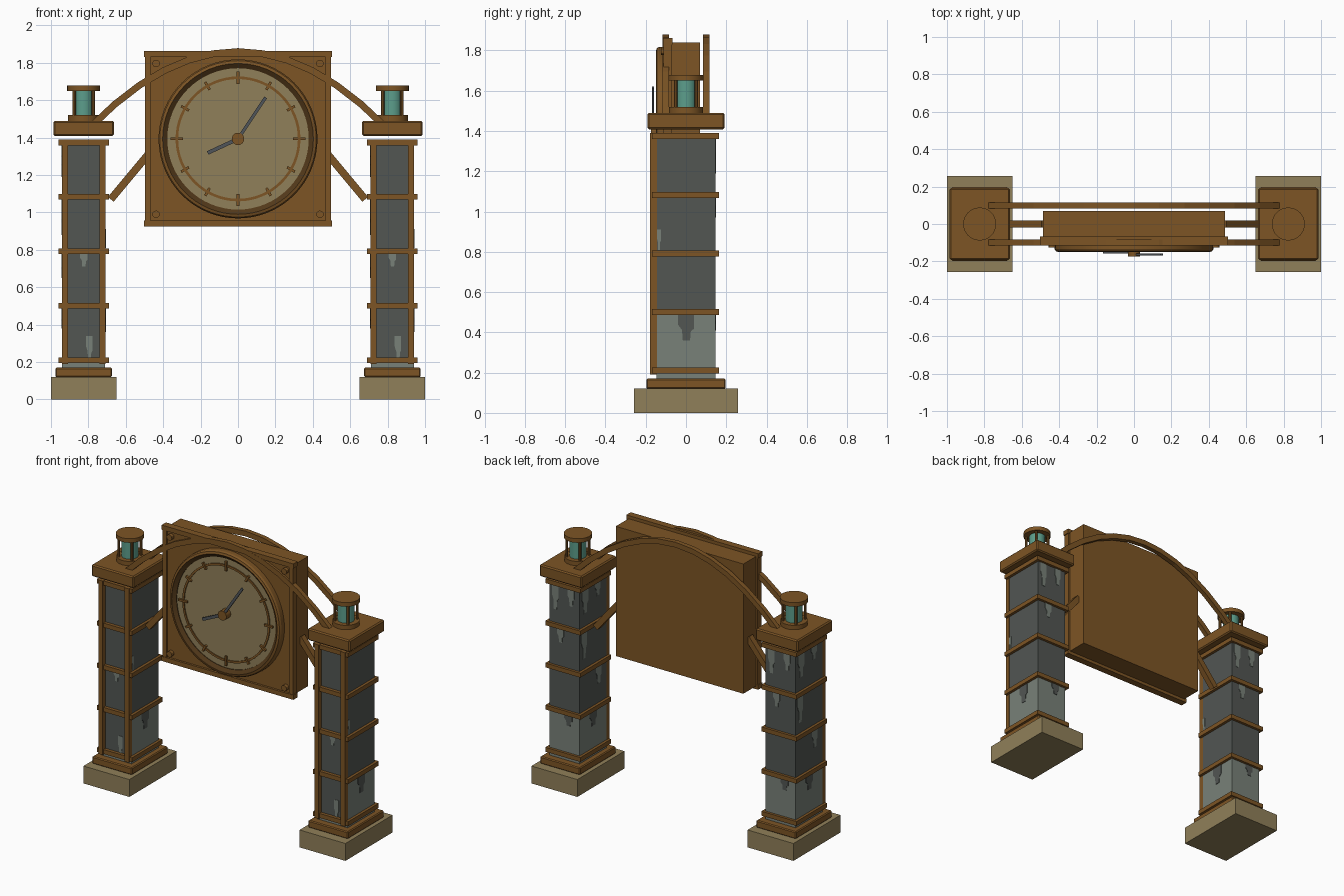
import bpy, bmesh, math
from mathutils import Vector, Matrix

cube = bpy.data.objects.get("Cube")
if cube:
    bpy.data.objects.remove(cube, do_unlink=True)


def material(name, r, g, b):
    m = bpy.data.materials.new(name)
    m.use_nodes = True
    m.diffuse_color = (r, g, b, 1)
    m.node_tree.nodes["Principled BSDF"].inputs["Base Color"].default_value = (r, g, b, 1)
    return m


BRONZE = material("bronze", .205, .09, .018)
DARK = material("dark_bronze", .085, .04, .01)
STONE = material("tan_stone", .28, .215, .1)
SLATE = material("dark_slate", .084, .093, .086)
PALE = material("pale_slate", .19, .22, .19)
TEAL = material("teal_glass", .107, .34, .26)
STEEL = material("steel", .08, .09, .1)


def finish(name, bm, *mats):
    bmesh.ops.recalc_face_normals(bm, faces=bm.faces)
    mesh = bpy.data.meshes.new(name)
    bm.to_mesh(mesh)
    bm.free()
    for m in mats:
        mesh.materials.append(m)
    ob = bpy.data.objects.new(name, mesh)
    bpy.context.collection.objects.link(ob)
    return ob


def box(name, mat, x, y, z, bevel=0):
    """Box from (min, max) pairs."""
    bm = bmesh.new()
    bmesh.ops.create_cube(bm, size=1)
    for v in bm.verts:
        v.co = Vector([(a + b) / 2 + c * (b - a) for (a, b), c in zip((x, y, z), v.co)])
    ob = finish(name, bm, mat)
    if bevel:
        ob.modifiers.new("Bevel", "BEVEL").width = bevel
    return ob


def bar(name, mat, p, q, width, depth):
    """Square bar between two points of the xz plane, depth along y."""
    p, q = Vector(p), Vector(q)
    bm = bmesh.new()
    bmesh.ops.create_cube(bm, size=1)
    d = q - p
    turn = Matrix.Rotation(-math.atan2(d.z, d.x), 4, "Y")
    scale = Matrix.Diagonal((d.length, depth, width, 1))
    bm.transform(Matrix.Translation((p + q) / 2) @ turn @ scale)
    return finish(name, bm, mat)


def lathe(name, mat, profile, place, sides=48, closed=False):
    """Spin (radius, height) points around local z."""
    bm = bmesh.new()
    verts = [bm.verts.new((r, 0, h)) for r, h in profile]
    pairs = list(zip(verts, verts[1:]))
    if closed:
        pairs.append((verts[-1], verts[0]))
    edges = [bm.edges.new(p) for p in pairs]
    bmesh.ops.spin(bm, geom=verts + edges, cent=(0, 0, 0), axis=(0, 0, 1),
                   angle=math.tau, steps=sides)
    bmesh.ops.remove_doubles(bm, verts=bm.verts, dist=.0001)
    bm.transform(place)
    ob = finish(name, bm, mat)
    bpy.ops.object.select_all(action="DESELECT")
    bpy.context.view_layer.objects.active = ob
    ob.select_set(True)
    bpy.ops.object.shade_smooth_by_angle(angle=math.radians(30))
    return ob


def disc(name, mat, r, low, high, place, sides=32):
    return lathe(name, mat, [(0, low), (r, low), (r, high), (0, high)], place, sides)


def stain(name, mat, cx, face, u, top, length, width):
    """Thin drip-shaped weathering plate on one column face."""
    outline = [(-.5, 0), (.5, 0), (.5, -.55), (.3, -.65), (.25, -1), (-.2, -1), (-.25, -.6), (-.5, -.4)]
    bm = bmesh.new()
    turn = Matrix.Rotation(face * math.pi / 2, 4, "Z")
    offset = HALF_Y if face % 2 == 0 else HALF_X
    f = bm.faces.new([bm.verts.new((u + a * width, -offset - .003, top + b * length))
                      for a, b in outline])
    ext = bmesh.ops.extrude_face_region(bm, geom=[f])["geom"]
    bmesh.ops.translate(bm, vec=(0, .005, 0), verts=[v for v in ext if isinstance(v, bmesh.types.BMVert)])
    bm.transform(Matrix.Translation((cx, 0, 0)) @ turn)
    return finish(name, bm, mat)


HALF_X, HALF_Y = .115, .147
BANDS = [.21 + .291 * i for i in range(5)]
FRONT, RIGHT, BACK, LEFT = range(4)

for side, cx in (("right", -.825), ("left", .825)):
    def around(w):
        return cx - w, cx + w

    # Footing and shaft
    box(side + "_stone_base", STONE, around(.175), (-.257, .257), (0, .12))
    box(side + "_plinth", BRONZE, around(.152), (-.197, .197), (.12, .17), .006)
    shaft = box(side + "_shaft", SLATE, around(HALF_X), (-HALF_Y, HALF_Y), (.17, 1.39))
    bm = bmesh.new()
    bm.from_mesh(shaft.data)
    for z in (.2, BANDS[1]):
        bmesh.ops.bisect_plane(bm, geom=bm.verts[:] + bm.edges[:] + bm.faces[:],
                               plane_co=(0, 0, z), plane_no=(0, 0, 1))
    for f in bm.faces:
        z = f.calc_center_median().z
        f.material_index = int(z < .2 or (z < BANDS[1] and f.normal.y > -.5))
    bm.to_mesh(shaft.data)
    bm.free()
    shaft.data.materials.append(PALE)

    # Weathering
    for mat, face, u, top, length, width in (
            (PALE, FRONT, 0, .79, .08, .04), (PALE, FRONT, .03, .34, .14, .035),
            (PALE, FRONT, .05, .22, .03, .09),
            (SLATE, RIGHT, 0, .49, .13, .08), (PALE, RIGHT, -.135, .91, .1, .02),
            (PALE, BACK, .05, 1.36, .12, .05), (PALE, BACK, -.07, 1.36, .17, .05),
            (PALE, BACK, -.03, 1.07, .1, .05), (SLATE, BACK, .03, .49, .08, .06),
            (PALE, LEFT, -.09, 1.36, .17, .07), (PALE, LEFT, .05, 1.36, .1, .06),
            (PALE, LEFT, -.1, 1.07, .19, .06), (PALE, LEFT, .06, .78, .13, .06),
            (SLATE, LEFT, 0, .49, .11, .08)):
        stain(side + "_stain", mat, cx, face, u, top, length, width)

    # Metal bands and front corner strips
    for z in BANDS:
        box(side + "_band", BRONZE, around(.134), (-.17, .165), (z - .015, z + .015))
    for s in (-1, 1):
        x = cx + s * .1
        box(side + "_corner_strip", BRONZE, (x - .016, x + .016), (-.178, -.145), (.19, 1.39))

    # Capital and lantern
    box(side + "_capital", BRONZE, around(.161), (-.192, .192), (1.408, 1.49), .008)
    place = Matrix.Translation((cx, 0, 0))
    disc(side + "_lantern_foot", BRONZE, .085, 1.49, 1.52, place)
    disc(side + "_lantern_glass", TEAL, .052, 1.515, 1.655, place)
    disc(side + "_lantern_lid", BRONZE, .088, 1.65, 1.678, place)
    for i in range(4):
        a = math.pi / 4 + i * math.pi / 2
        post = Matrix.Translation((cx + .071 * math.cos(a), .071 * math.sin(a), 0))
        disc(side + "_lantern_post", BRONZE, .009, 1.515, 1.655, post, 8)

    # Diagonal brace
    s = math.copysign(1, cx)
    bar(side + "_brace", BRONZE, (s * .68, 0, 1.07), (s * .48, 0, 1.31), .04, .04)

# Twin arches of straight segments
for name, y in (("front_arch", -.1), ("back_arch", .1)):
    bm = bmesh.new()
    rings = []
    for i in range(13):
        x = -.79 + 1.58 * i / 12
        along = Vector((1, 0, -1.3 * x)).normalized()
        up = Vector((-along.z, 0, along.x)) * .018
        mid = Vector((x, y, 1.86 - .65 * x * x))
        rings.append([bm.verts.new(mid + up * k + Vector((0, .016 * j, 0)))
                      for k, j in ((1, 1), (1, -1), (-1, -1), (-1, 1))])
    for a, b in zip(rings, rings[1:]):
        for k in range(4):
            n = (k + 1) % 4
            bm.faces.new((a[k], a[n], b[n], b[k]))
    bm.faces.new(rings[0])
    bm.faces.new(rings[-1])
    finish(name, bm, BRONZE)

# Clock case with raised front frame
MID = 1.393
box("clock_case", BRONZE, (-.487, .487), (-.075, .07), (.945, 1.84))
box("clock_front_plate", BRONZE, (-.49, .49), (-.1, -.07), (.93, 1.855))
for s in (-1, 1):
    z = MID + s * .453
    box("frame_rail", BRONZE, (-.503, .503), (-.115, -.068), (z - .016, z + .016))
    x = s * .482
    box("frame_stile", BRONZE, (x - .015, x + .015), (-.112, -.07), (.94, 1.845))

# Clock dial: local z points forward
dial = Matrix.Translation((0, 0, MID)) @ Matrix.Rotation(math.pi / 2, 4, "X")
for sx in (-1, 1):
    for sz in (-1, 1):
        disc("corner_bolt", BRONZE, .02, .095, .125, dial @ Matrix.Translation((sx * .438, sz * .403, 0)), 12)
lathe("clock_rim", BRONZE, [(.425, .09), (.425, .133), (.418, .145), (.403, .15), (.403, .09)], dial, 64, True)
lathe("clock_inner_rim", DARK, [(.404, .09), (.404, .148), (.378, .13), (.378, .09)], dial, 64, True)
disc("clock_face", STONE, .38, .09, .125, dial, 64)
lathe("hour_track", BRONZE, [(.334, .12), (.334, .132), (.32, .132), (.32, .12)], dial, 64, True)
for i in range(12):
    a = i * math.tau / 12
    reach = .033 if i % 3 == 0 else .024
    ray = Vector((math.cos(a), 0, math.sin(a)))
    hub = Vector((0, -.13, MID))
    bar("hour_mark", BRONZE, hub + ray * (.327 - reach), hub + ray * (.327 + reach), .014, .018)

# Hands
bar("minute_hand", STEEL, (0, -.163, MID), (.148, -.163, 1.615), .017, .01)
bar("hour_hand", STEEL, (0, -.153, MID), (-.162, -.153, 1.318), .02, .01)
disc("hand_hub", BRONZE, .033, .12, .174, dial, 24)
